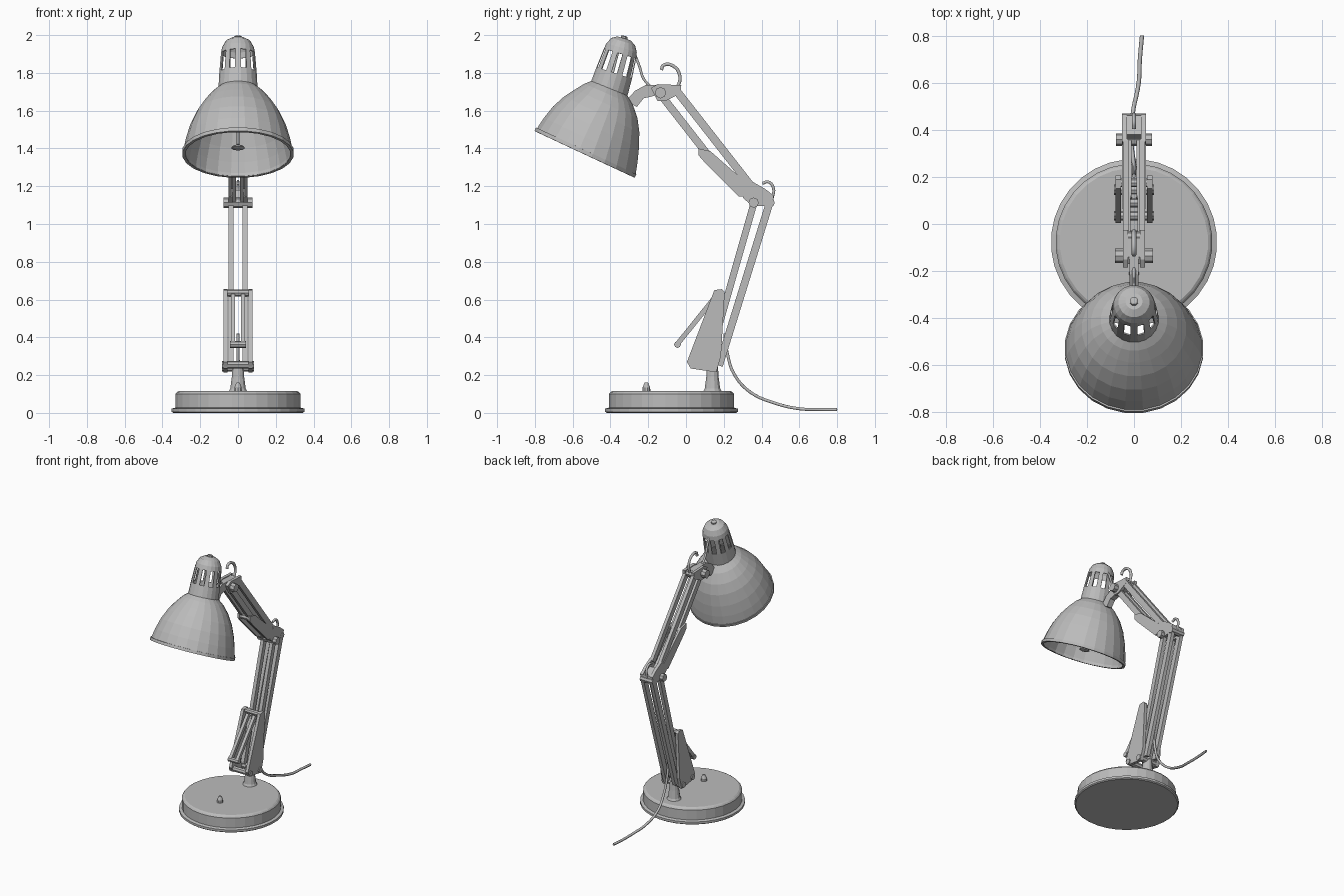
import bpy, bmesh, math
from mathutils import Vector

cube = bpy.data.objects.get("Cube")
if cube:
    bpy.data.objects.remove(cube, do_unlink=True)

grey = bpy.data.materials.new("light_grey")
grey.use_nodes = True
grey.diffuse_color = (0.5, 0.5, 0.5, 1)
grey.node_tree.nodes["Principled BSDF"].inputs["Base Color"].default_value = (0.5, 0.5, 0.5, 1)


def finish(name, bm):
    bmesh.ops.recalc_face_normals(bm, faces=bm.faces)
    mesh = bpy.data.meshes.new(name)
    bm.to_mesh(mesh)
    bm.free()
    mesh.materials.append(grey)
    obj = bpy.data.objects.new(name, mesh)
    bpy.context.collection.objects.link(obj)
    return obj


def loft(name, rings, segments=24, open_start=False, wall=0, slot_band=None):
    """Skin circles given as (y, z, tilt in degrees, radius)."""
    bm = bmesh.new()
    loops = []
    for y, z, tilt, r in rings:
        a = math.radians(tilt)
        side = Vector((0, math.cos(a), -math.sin(a)))
        loop = []
        for i in range(segments):
            t = 2 * math.pi * (i + 0.5) / segments
            loop.append(bm.verts.new(Vector((r * math.cos(t), y, z)) + side * r * math.sin(t)))
        loops.append(loop)
    for k in range(len(loops) - 1):
        for i in range(segments):
            if k == slot_band and i % 2:
                continue
            j = (i + 1) % segments
            bm.faces.new((loops[k][i], loops[k][j], loops[k + 1][j], loops[k + 1][i]))
    if not open_start:
        bm.faces.new(loops[0])
    if not wall or slot_band is not None:
        bm.faces.new(loops[-1])
    obj = finish(name, bm)
    if wall:
        mod = obj.modifiers.new("wall", "SOLIDIFY")
        mod.thickness = wall
        mod.offset = 0
    return obj


def plate(name, outline, x, thick):
    """Extrude a (y, z) outline sideways, centred on x."""
    bm = bmesh.new()
    face = bm.faces.new([bm.verts.new((x - thick / 2, y, z)) for y, z in outline])
    new = bmesh.ops.extrude_face_region(bm, geom=[face])["geom"]
    bmesh.ops.translate(bm, vec=(thick, 0, 0), verts=[v for v in new if isinstance(v, bmesh.types.BMVert)])
    return finish(name, bm)


def bar(name, start, end, x, thick, depth):
    """Straight flat bar between two (y, z) points."""
    p, q = Vector(start), Vector(end)
    d = (q - p).normalized()
    n = Vector((-d.y, d.x)) * depth / 2
    return plate(name, [p + n, p - n, q - n, q + n], x, thick)


def pair(maker, name, *args):
    """Build a left and right copy; the second last-but-thickness argument is x."""
    for label, sign in (("left", 1), ("right", -1)):
        shape, x, rest = args[:-1], args[-1][0], args[-1][1:]
        maker(label + "_" + name, *shape, sign * x, *rest)


def bolt(name, y, z, half, r, segments=8):
    """Cross pin running along x."""
    bm = bmesh.new()
    bmesh.ops.create_cone(bm, cap_ends=True, segments=segments, radius1=r, radius2=r, depth=2 * half)
    for v in bm.verts:
        v.co = Vector((v.co.z, v.co.x + y, v.co.y + z))
    return finish(name, bm)


def tube(name, points, r):
    curve = bpy.data.curves.new(name, "CURVE")
    curve.dimensions = "3D"
    curve.bevel_depth = r
    curve.bevel_resolution = 1
    curve.resolution_u = 5
    curve.use_fill_caps = True
    spline = curve.splines.new("BEZIER")
    spline.bezier_points.add(len(points) - 1)
    for bp, co in zip(spline.bezier_points, points):
        bp.co = co
        bp.handle_left_type = bp.handle_right_type = "AUTO"
    curve.materials.append(grey)
    obj = bpy.data.objects.new(name, curve)
    bpy.context.collection.objects.link(obj)
    return obj


# Base, switch and post
BY = -0.077
loft("base", [(BY, 0, 0, 0.345), (BY, 0.006, 0, 0.353), (BY, 0.022, 0, 0.353), (BY, 0.028, 0, 0.333),
              (BY, 0.1, 0, 0.333), (BY, 0.11, 0, 0.325), (BY, 0.116, 0, 0.315)], 32)
loft("switch", [(-0.21, 0.11, 0, 0.022), (-0.21, 0.135, 0, 0.02), (-0.21, 0.16, 0, 0.009)], 10)
loft("post", [(0.14, 0.11, 0, 0.052), (0.14, 0.13, 0, 0.042), (0.14, 0.19, 0, 0.034),
              (0.14, 0.25, 0, 0.03)], 12)

# Lower arm: parallel rods, side plates and springs
pair(bar, "lower_front_rod", (0.12, 0.27), (0.365, 1.13), (0.037, 0.026, 0.036))
pair(bar, "lower_back_rod", (0.175, 0.25), (0.445, 1.12), (0.037, 0.026, 0.04))
pair(plate, "lower_side_plate", [(0.005, 0.27), (0.025, 0.235), (0.16, 0.215), (0.185, 0.3),
                                 (0.205, 0.64), (0.19, 0.655), (0.15, 0.65)], (0.067, 0.022))
pair(bar, "lower_spring", (-0.045, 0.365), (0.16, 0.62), (0.027, 0.022, 0.026))
bolt("lower_spring_pin", -0.045, 0.362, 0.042, 0.018)
bolt("lower_plate_top_pin", 0.175, 0.635, 0.07, 0.018)
bolt("lower_front_pin", 0.035, 0.255, 0.085, 0.02)
bolt("lower_back_pin", 0.145, 0.24, 0.085, 0.022)

# Elbow bracket, pins and hook
pair(plate, "elbow_plate", [(0.3, 1.14), (0.35, 1.095), (0.455, 1.095), (0.465, 1.15),
                            (0.42, 1.185), (0.35, 1.225)], (0.04, 0.022))
plate("elbow_block", [(0.35, 1.11), (0.46, 1.11), (0.46, 1.15), (0.38, 1.18)], 0, 0.06)
bolt("elbow_front_pin", 0.358, 1.113, 0.077, 0.027)
bolt("elbow_back_pin", 0.447, 1.113, 0.052, 0.023)
tube("elbow_hook", [(0, 0.405, 1.215), (0, 0.435, 1.223), (0, 0.463, 1.19), (0, 0.455, 1.13)], 0.009)

# Upper arm: parallel bars with spring bracket
pair(bar, "upper_top_bar", (-0.05, 1.705), (0.345, 1.2), (0.034, 0.024, 0.042))
pair(bar, "upper_lower_bar", (-0.13, 1.68), (0.12, 1.36), (0.026, 0.024, 0.04))
pair(bar, "upper_inner_bar", (0.1, 1.385), (0.355, 1.12), (0.02, 0.018, 0.03))
pair(plate, "upper_side_plate", [(0.065, 1.4), (0.065, 1.365), (0.1, 1.325), (0.28, 1.145),
                                 (0.345, 1.15), (0.34, 1.2), (0.13, 1.385)], (0.043, 0.016))
bolt("upper_bracket_pin", 0.09, 1.375, 0.05, 0.02)

# Head joint, hook and shade arm
pair(plate, "head_plate", [(-0.185, 1.72), (-0.15, 1.65), (-0.11, 1.65), (-0.03, 1.69),
                           (-0.025, 1.735), (-0.15, 1.74)], (0.036, 0.022))
plate("head_block", [(-0.17, 1.715), (-0.14, 1.665), (-0.05, 1.69), (-0.05, 1.73), (-0.14, 1.735)], 0, 0.055)
bolt("head_front_pin", -0.135, 1.695, 0.08, 0.03)
bolt("head_back_pin", -0.055, 1.71, 0.045, 0.024)
plate("shade_arm", [(-0.32, 1.65), (-0.26, 1.62), (-0.225, 1.665), (-0.14, 1.685),
                    (-0.14, 1.735), (-0.215, 1.735), (-0.27, 1.705)], 0, 0.04)
tube("head_hook", [(0, -0.13, 1.815), (0, -0.12, 1.84), (0, -0.065, 1.835), (0, -0.032, 1.78),
                   (0, -0.045, 1.72)], 0.01)

# Shade, rim and vented cap
loft("shade", [(-0.53, 1.378, 25, 0.287), (-0.505, 1.443, 25.5, 0.272), (-0.477, 1.511, 26, 0.25),
               (-0.447, 1.578, 25.5, 0.218), (-0.423, 1.633, 25, 0.18), (-0.41, 1.683, 24, 0.138),
               (-0.405, 1.715, 23, 0.1)], 24, True, 0.01)
loft("shade_rim", [(-0.536, 1.37, 25, 0.28), (-0.536, 1.37, 25, 0.294), (-0.529, 1.386, 25, 0.294),
                   (-0.529, 1.386, 25, 0.28), (-0.536, 1.37, 25, 0.28)], 24, True, 0.004)
loft("cap", [(-0.408, 1.712, 20, 0.102), (-0.38, 1.8, 18, 0.097), (-0.349, 1.902, 17, 0.088),
             (-0.341, 1.932, 17, 0.082), (-0.333, 1.964, 17, 0.064), (-0.329, 1.98, 17, 0.035)],
     20, True, 0.006, 1)
loft("cap_knob", [(-0.331, 1.972, 17, 0.02), (-0.326, 1.992, 17, 0.019), (-0.325, 1.996, 17, 0.012)], 8)

# Lamp holder inside the shade
tube("bulb_stem", [(0, -0.515, 1.42), (0, -0.44, 1.62), (0, -0.35, 1.95)], 0.008)
loft("bulb_tip", [(-0.526, 1.396, 20, 0.02), (-0.523, 1.402, 20, 0.036), (-0.52, 1.41, 20, 0.03)], 12)

# Cables
tube("head_cable", [(0, -0.275, 1.91), (0, -0.245, 1.83), (0, -0.225, 1.77), (0, -0.17, 1.71)], 0.008)
tube("power_cable", [(0, 0.205, 0.42), (0, 0.22, 0.31), (0, 0.255, 0.205), (-0.01, 0.34, 0.11),
                     (-0.005, 0.47, 0.052), (0.02, 0.6, 0.022), (0.025, 0.7, 0.018), (0.034, 0.8, 0.017)], 0.009)
